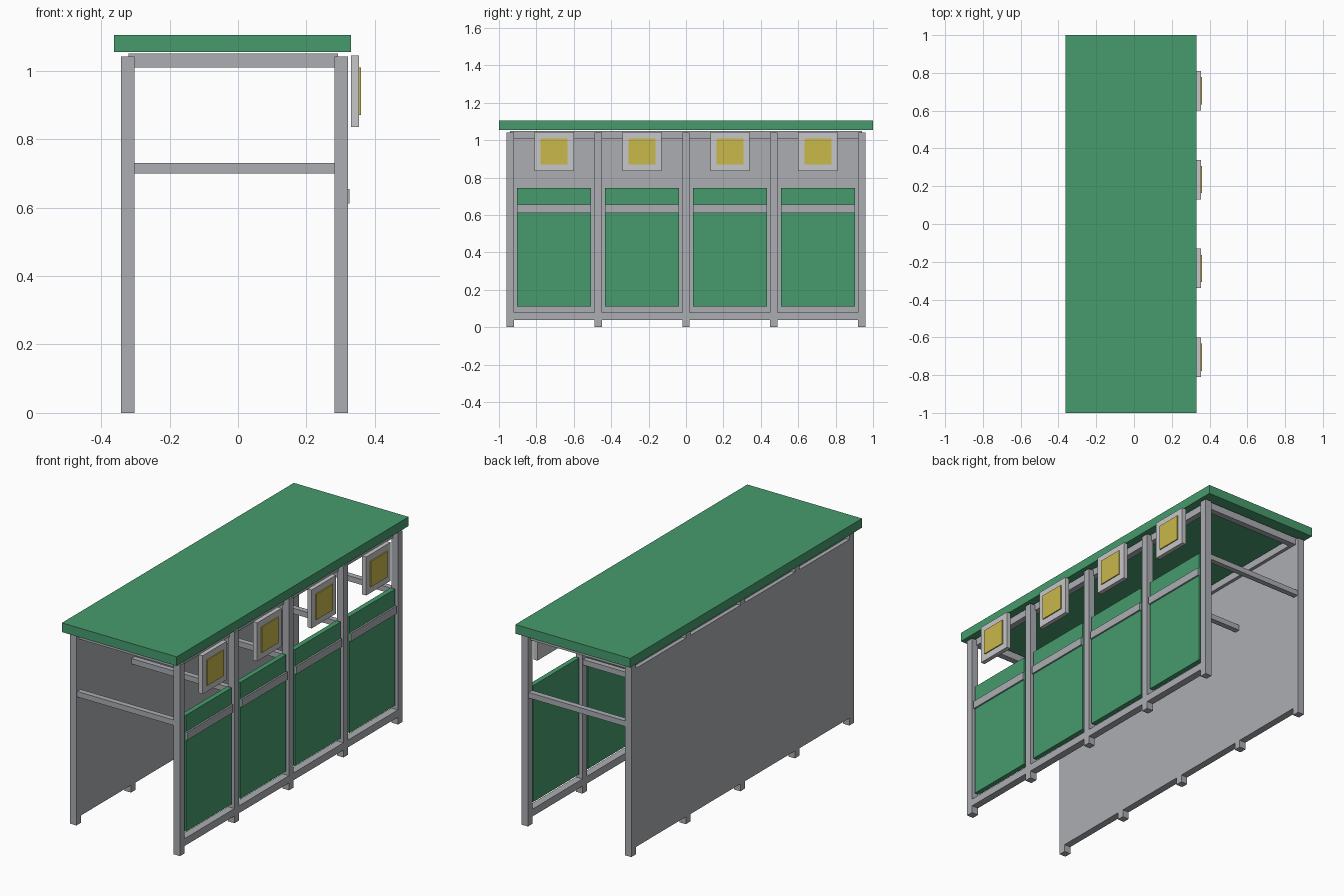
import bpy

if "Cube" in bpy.data.objects:
    bpy.data.objects.remove(bpy.data.objects["Cube"], do_unlink=True)


def material(name, rgb):
    m = bpy.data.materials.new(name)
    m.use_nodes = True
    color = (*rgb, 1)
    m.diffuse_color = color
    m.node_tree.nodes["Principled BSDF"].inputs["Base Color"].default_value = color
    return m


GREEN = material("green", (0.063, 0.33, 0.155))
GREY = material("steel grey", (0.41, 0.42, 0.45))
PALE = material("pale grey", (0.57, 0.57, 0.59))
YELLOW = material("yellow", (0.58, 0.48, 0.07))


def box(name, x, y, z, mat):
    """Box from its extents along each axis."""
    bpy.ops.mesh.primitive_cube_add(size=1, location=[sum(r) / 2 for r in (x, y, z)])
    ob = bpy.context.object
    ob.name = name
    ob.scale = [r[1] - r[0] for r in (x, y, z)]
    bpy.ops.object.transform_apply(location=False, rotation=False, scale=True)
    ob.data.materials.append(mat)
    return ob


def around(c, half):
    return (c - half, c + half)


BACK = (-0.342, -0.303)
FRONT = (0.282, 0.322)
POSTS = [-0.94, -0.47, 0, 0.47, 0.94]

# Roof slab and closed rear wall
box("roof", (-0.363, 0.33), (-1, 1), (1.055, 1.105), GREEN)
box("rear_wall", BACK, (-0.94, 0.94), (0.04, 1.015), GREY)

# Posts with a cross bar between each pair
for y in POSTS:
    box("rear_post", BACK, around(y, 0.02), (0, 1.042), GREY)
    box("front_post", FRONT, around(y, 0.02), (0, 1.042), GREY)
    box("cross_bar", (BACK[1], FRONT[0]), around(y, 0.015), (0.7, 0.73), GREY)

# Top frame under the roof
TOP = (1.01, 1.05)
box("rear_top_rail", (-0.32, -0.285), (-0.94, 0.94), TOP, GREY)
box("front_top_rail", (0.257, 0.292), (-0.94, 0.94), TOP, GREY)
for s in (-1, 1):
    box("end_top_beam", (-0.32, 0.292), around(s * 0.923, 0.017), TOP, GREY)

# Bays: low rail, green panel with stripe, sign with yellow face
for a, b in zip(POSTS, POSTS[1:]):
    c = (a + b) / 2
    panel = around(c, 0.198)
    box("low_rail", FRONT, (a + 0.02, b - 0.02), (0.04, 0.08), GREY)
    box("bay_panel", (0.29, 0.317), panel, (0.11, 0.745), GREEN)
    box("panel_stripe", (0.317, 0.326), panel, (0.612, 0.655), GREY)
    box("sign_box", (0.33, 0.354), around(c, 0.105), (0.835, 1.045), PALE)
    box("sign_face", (0.354, 0.36), around(c, 0.072), (0.87, 1.01), YELLOW)
